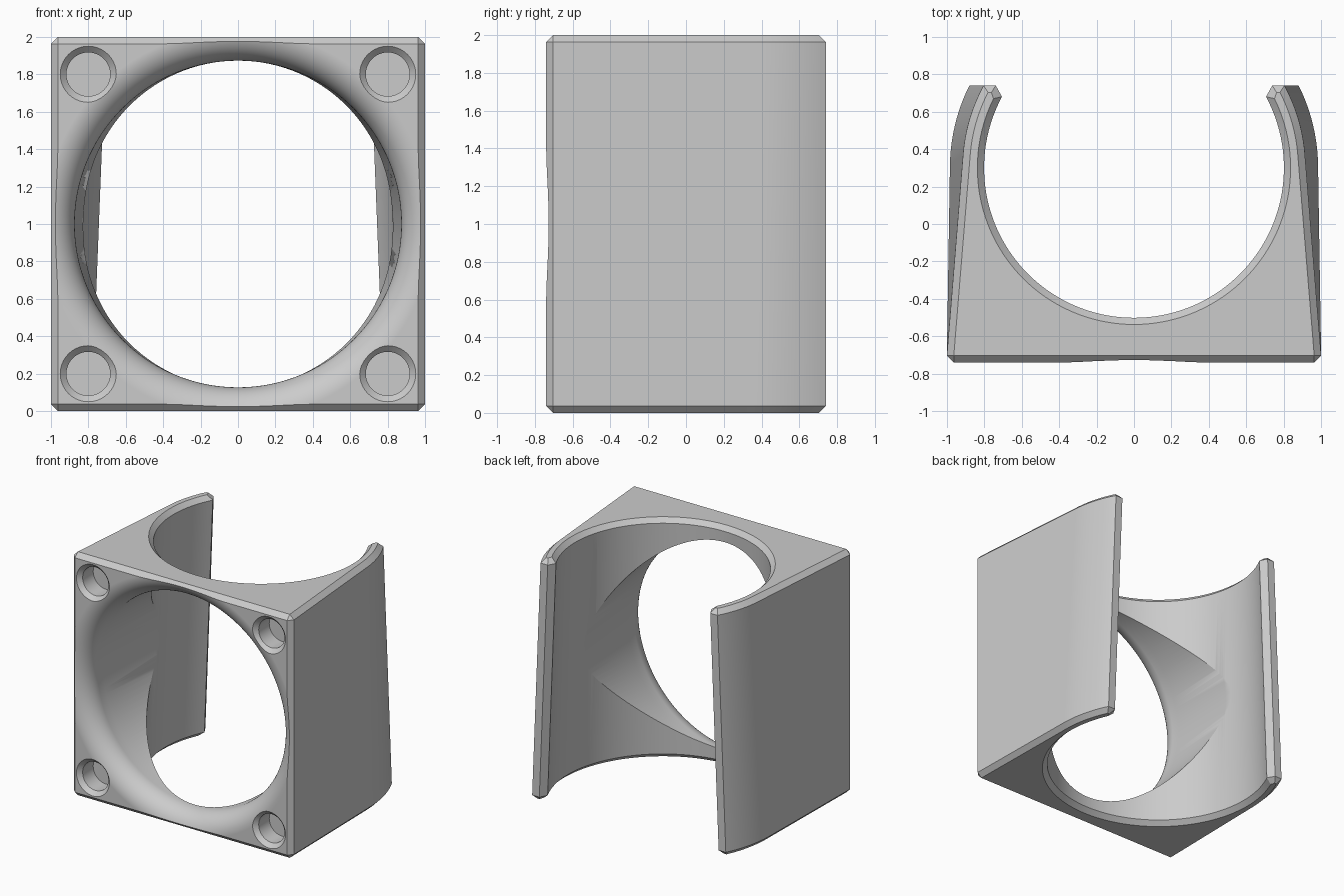
import bpy, bmesh
from math import sin, cos, asin, acos, atan2, sqrt, hypot, pi
from mathutils import Matrix

if "Cube" in bpy.data.objects:
    bpy.data.objects.remove(bpy.data.objects["Cube"], do_unlink=True)

FRONT, BACK, AXIS_Y = -0.74, 0.74, 0.30   # depth range and bore axis
CH = 0.037                                # chamfer size
WALL = 0.115
SPREAD = 0.07                             # bore is wider at the bottom


def arc(radius, a0, a1, n):
    steps = [a0 + (a1 - a0) * i / n for i in range(n + 1)]
    return [(radius * cos(a), AXIS_Y + radius * sin(a)) for a in steps]


def half_profile(z, inset):
    """Right-hand half of the U outline at height z, shrunk by inset."""
    inner = 0.80 + SPREAD * (1 - z / 2)
    outer = inner + WALL
    x_tip = sqrt(outer ** 2 - (BACK - AXIS_Y) ** 2)
    d = inset
    if d:
        pts = [(1 - d, FRONT + d)] * 2
        tip = [(x_tip - 0.04, BACK - d)] * 2
        y_out, y_in = BACK - d, BACK - 0.07
    else:
        pts = [(1 - CH, FRONT), (1, FRONT + CH)]
        tip = [(x_tip - 0.065, BACK)]
        y_out, y_in = BACK, BACK - 0.06
    inner, outer = inner + d, outer - d
    # straight side runs tangent into the outer arc
    px, py = pts[1][0], pts[1][1] - AXIS_Y
    start = atan2(py, px) + acos(outer / hypot(px, py))
    pts = pts + arc(outer, start, asin((y_out - AXIS_Y) / outer), 12)
    pts += tip[:1]
    pts += arc(inner, asin((y_in - AXIS_Y) / inner), -pi / 2, 44)
    return pts


def outline(z, inset):
    half = half_profile(z, inset)
    return half + [(-x, y) for x, y in reversed(half[:-1])]


def finish(bm, name):
    bmesh.ops.remove_doubles(bm, verts=bm.verts, dist=1e-5)
    bmesh.ops.recalc_face_normals(bm, faces=bm.faces)
    mesh = bpy.data.meshes.new(name)
    bm.to_mesh(mesh)
    bm.free()
    obj = bpy.data.objects.new(name, mesh)
    bpy.context.collection.objects.link(obj)
    return obj


def lathe(name, profile, x, z, steps):
    """Solid of revolution about an axis along y; profile is (radius, y)."""
    bm = bmesh.new()
    verts = [bm.verts.new((r, y, 0)) for r, y in profile]
    edges = [bm.edges.new(pair) for pair in zip(verts, verts[1:])]
    bmesh.ops.spin(bm, geom=verts + edges, cent=(0, 0, 0), axis=(0, 1, 0),
                   angle=2 * pi, steps=steps, use_merge=True)
    bmesh.ops.transform(bm, matrix=Matrix.Translation((x, 0, z)), verts=bm.verts)
    return finish(bm, name)


# Clip body: stacked outlines with chamfered top and bottom rims
bm = bmesh.new()
rings = []
for z, inset in ((0, CH), (CH, 0), (2 - CH, 0), (2, CH)):
    rings.append([bm.verts.new((x, y, z)) for x, y in outline(z, inset)])
count = len(rings[0])
for low, high in zip(rings, rings[1:]):
    for i in range(count):
        j = (i + 1) % count
        bm.faces.new((low[i], low[j], high[j], high[i]))
bm.faces.new(rings[0])
bm.faces.new(rings[-1])
body = finish(bm, "clip_body")

# Flared round opening: rounded lip, then a slightly narrowing throat
LIP, THROAT = 1.04, 0.873
f = LIP - THROAT
lip = [(LIP - f * sin(a), FRONT + f * (1 - cos(a)))
       for a in (pi / 2 * i / 14 for i in range(15))]
opening = [(0, -0.95), (LIP, -0.95)] + lip
opening += [(THROAT, -0.5), (0.832, 0.12), (0.815, 0.36), (0, 0.36)]
cutters = [lathe("opening_cutter", opening, 0, 1, 128)]

# Blind corner screw holes with chamfered mouths
hole = [(0, FRONT - 0.1), (0.15 + 0.1, FRONT - 0.1), (0.15, FRONT),
        (0.117, FRONT + 0.033), (0.117, FRONT + 0.17), (0, FRONT + 0.17)]
for sx in (-1, 1):
    for z in (0.2, 1.8):
        cutters.append(lathe("screw_hole_cutter", hole, sx * 0.8, z, 40))

bpy.context.view_layer.objects.active = body
for cutter in cutters:
    cutter.hide_render = True
    mod = body.modifiers.new("cut", 'BOOLEAN')
    mod.operation, mod.solver, mod.object = 'DIFFERENCE', 'EXACT', cutter
    bpy.ops.object.modifier_apply(modifier=mod.name)
    bpy.data.objects.remove(cutter, do_unlink=True)

# Single grey plastic
grey = bpy.data.materials.new("grey_plastic")
grey.use_nodes = True
colour = (0.6, 0.6, 0.6, 1)
grey.diffuse_color = colour
grey.node_tree.nodes["Principled BSDF"].inputs["Base Color"].default_value = colour
body.data.materials.clear()
body.data.materials.append(grey)

for other in bpy.context.selected_objects:
    other.select_set(False)
body.select_set(True)
bpy.ops.object.shade_smooth_by_angle(angle=0.45)
weighted = body.modifiers.new("clean_shading", 'WEIGHTED_NORMAL')
weighted.keep_sharp = True
